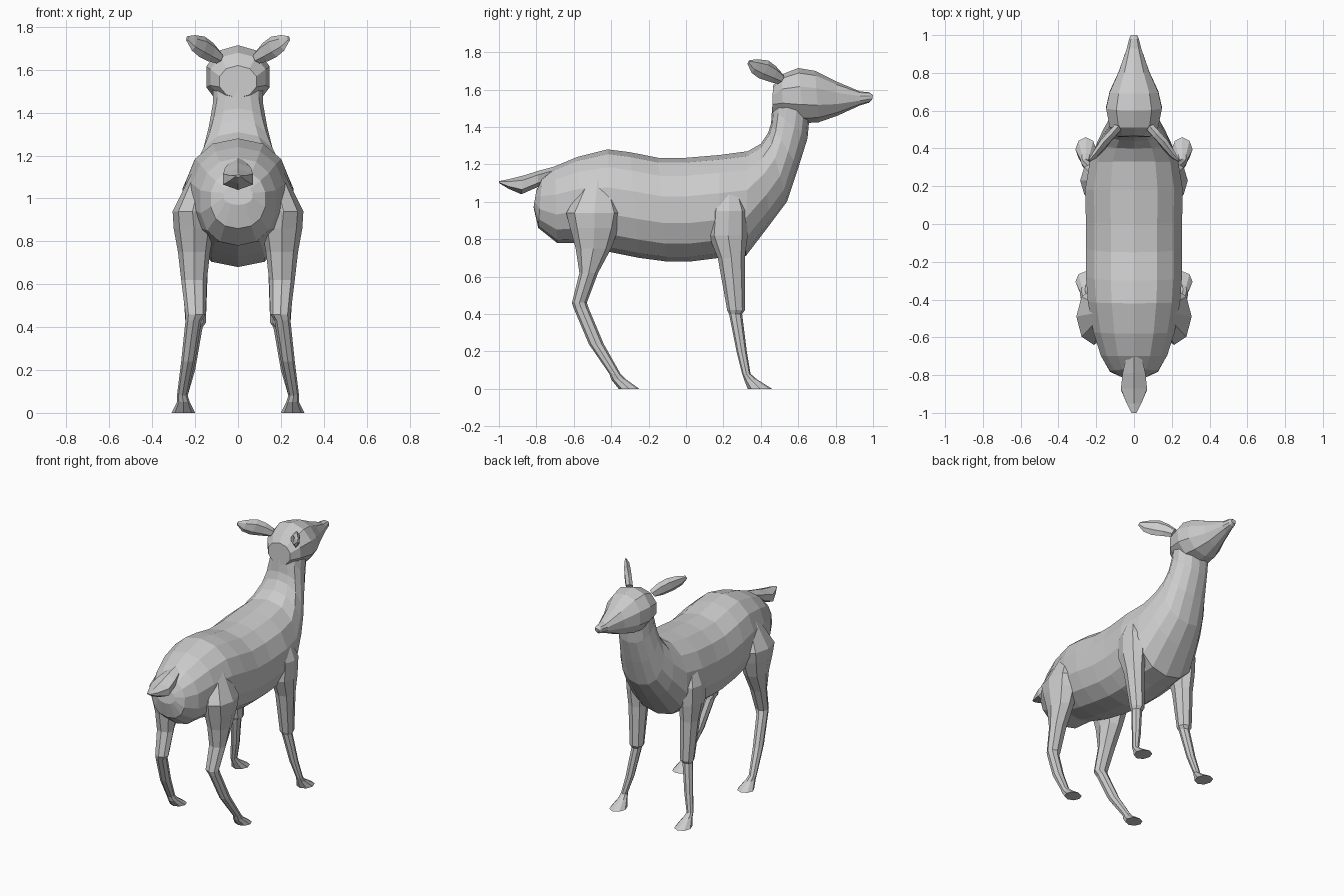
import bpy
import bmesh
import math
from mathutils import Vector

default_cube = bpy.data.objects.get("Cube")
if default_cube:
    bpy.data.objects.remove(default_cube, do_unlink=True)

coat = bpy.data.materials.new("grey coat")
coat.use_nodes = True
coat_colour = (0.6, 0.6, 0.6, 1)
coat.diffuse_color = coat_colour
coat.node_tree.nodes["Principled BSDF"].inputs["Base Color"].default_value = coat_colour


def soften(value, power):
    """Push a sine or cosine outward for a fuller cross-section."""
    return math.copysign(abs(value) ** power, value)


def loft(name, rings, sides, power=1.0, side=(1, 0, 0), mirrored=False):
    """Skin oval rings, each given as two opposite points and a half width."""
    bm = bmesh.new()
    side = Vector(side).normalized()
    loops = []
    for first, second, half_width in rings:
        first, second = Vector(first), Vector(second)
        middle, axis = (first + second) / 2, (first - second) / 2
        loop = []
        for i in range(sides):
            angle = math.tau * i / sides
            across = side * half_width * soften(math.sin(angle), power)
            along = axis * soften(math.cos(angle), power)
            loop.append(bm.verts.new(middle + along + across))
        loops.append(loop)
    for low, high in zip(loops, loops[1:]):
        for i in range(sides):
            j = (i + 1) % sides
            bm.faces.new((low[i], low[j], high[j], high[i]))
    bm.faces.new(loops[0])
    bm.faces.new(loops[-1])
    bmesh.ops.recalc_face_normals(bm, faces=bm.faces)
    mesh = bpy.data.meshes.new(name)
    bm.to_mesh(mesh)
    bm.free()
    mesh.materials.append(coat)
    part = bpy.data.objects.new(name, mesh)
    bpy.context.collection.objects.link(part)
    if mirrored:
        mirror = part.modifiers.new("mirror", "MIRROR")
        mirror.use_mirror_merge = False
    return part


def centre_loft(name, profile, sides, power=1.0):
    """Loft on the centre line from rows of top y, z, bottom y, z, half width."""
    rings = [((0, ty, tz), (0, by, bz), width) for ty, tz, by, bz, width in profile]
    return loft(name, rings, sides, power)


def leg_loft(name, profile):
    """Loft a pair of legs from rows of height, back, front, inner, outer."""
    rings = []
    for z, back, front, inner, outer in profile:
        x = (inner + outer) / 2
        rings.append(((x, back, z), (x, front, z), (outer - inner) / 2))
    return loft(name, rings, 8, mirrored=True)


# Trunk and neck, from rump to throat
centre_loft("body_and_neck", [
    (-.80, 1.06, -.815, .97, .07),
    (-.77, 1.13, -.79, .86, .13),
    (-.70, 1.19, -.69, .78, .18),
    (-.58, 1.24, -.56, .78, .22),
    (-.42, 1.28, -.40, .73, .25),
    (-.30, 1.265, -.25, .70, .26),
    (-.15, 1.235, -.10, .68, .26),
    (0, 1.235, .02, .68, .26),
    (.18, 1.25, .18, .70, .265),
    (.33, 1.27, .32, .71, .24),
    (.40, 1.31, .45, .88, .20),
    (.44, 1.37, .54, 1, .165),
    (.455, 1.42, .60, 1.18, .14),
    (.46, 1.50, .65, 1.34, .12),
    (.48, 1.6, .66, 1.45, .12),
], 14, 0.9)

# Head tapering to the muzzle
centre_loft("head", [
    (.465, 1.62, .46, 1.47, .09),
    (.51, 1.68, .52, 1.45, .135),
    (.60, 1.715, .63, 1.42, .155),
    (.69, 1.70, .71, 1.425, .135),
    (.80, 1.645, .81, 1.46, .085),
    (.93, 1.59, .93, 1.515, .04),
    (.98, 1.585, .98, 1.53, .027),
    (1, 1.57, .995, 1.545, .018),
], 10, 0.95)

# Short flat tail
centre_loft("tail", [
    (-.66, 1.20, -.74, 1.10, .04),
    (-.79, 1.165, -.79, 1.08, .07),
    (-.87, 1.14, -.88, 1.04, .08),
    (-.95, 1.12, -.95, 1.07, .045),
    (-1, 1.11, -1, 1.10, .015),
], 6)

# Front legs, shoulder to hoof
leg_loft("front_legs", [
    (1.08, .18, .28, .17, .235),
    (.95, .13, .33, .14, .285),
    (.82, .12, .33, .13, .28),
    (.70, .17, .315, .14, .265),
    (.42, .22, .315, .15, .245),
    (.40, .23, .30, .165, .235),
    (.20, .27, .325, .20, .26),
    (.08, .30, .345, .235, .28),
    (.05, .31, .38, .225, .285),
    (0, .33, .46, .20, .31),
])

# Hind legs, haunch to hoof
leg_loft("hind_legs", [
    (1.15, -.52, -.42, .12, .2),
    (.94, -.64, -.34, .12, .305),
    (.86, -.62, -.36, .11, .30),
    (.75, -.59, -.40, .13, .28),
    (.62, -.57, -.47, .145, .265),
    (.46, -.61, -.53, .15, .245),
    (.43, -.60, -.52, .17, .245),
    (.24, -.52, -.44, .20, .265),
    (.08, -.41, -.35, .235, .285),
    (.05, -.40, -.32, .225, .285),
    (0, -.36, -.25, .20, .31),
])

# Leaf-shaped ears swept up and back
loft("ears", [
    ((.08, .52, 1.68), (.10, .49, 1.63), .025),
    ((.115, .48, 1.725), (.14, .45, 1.64), .025),
    ((.155, .44, 1.755), (.18, .39, 1.66), .025),
    ((.20, .38, 1.762), (.215, .35, 1.69), .018),
    ((.235, .34, 1.757), (.24, .33, 1.735), .006),
], 6, side=(.77, .64, 0), mirrored=True)
